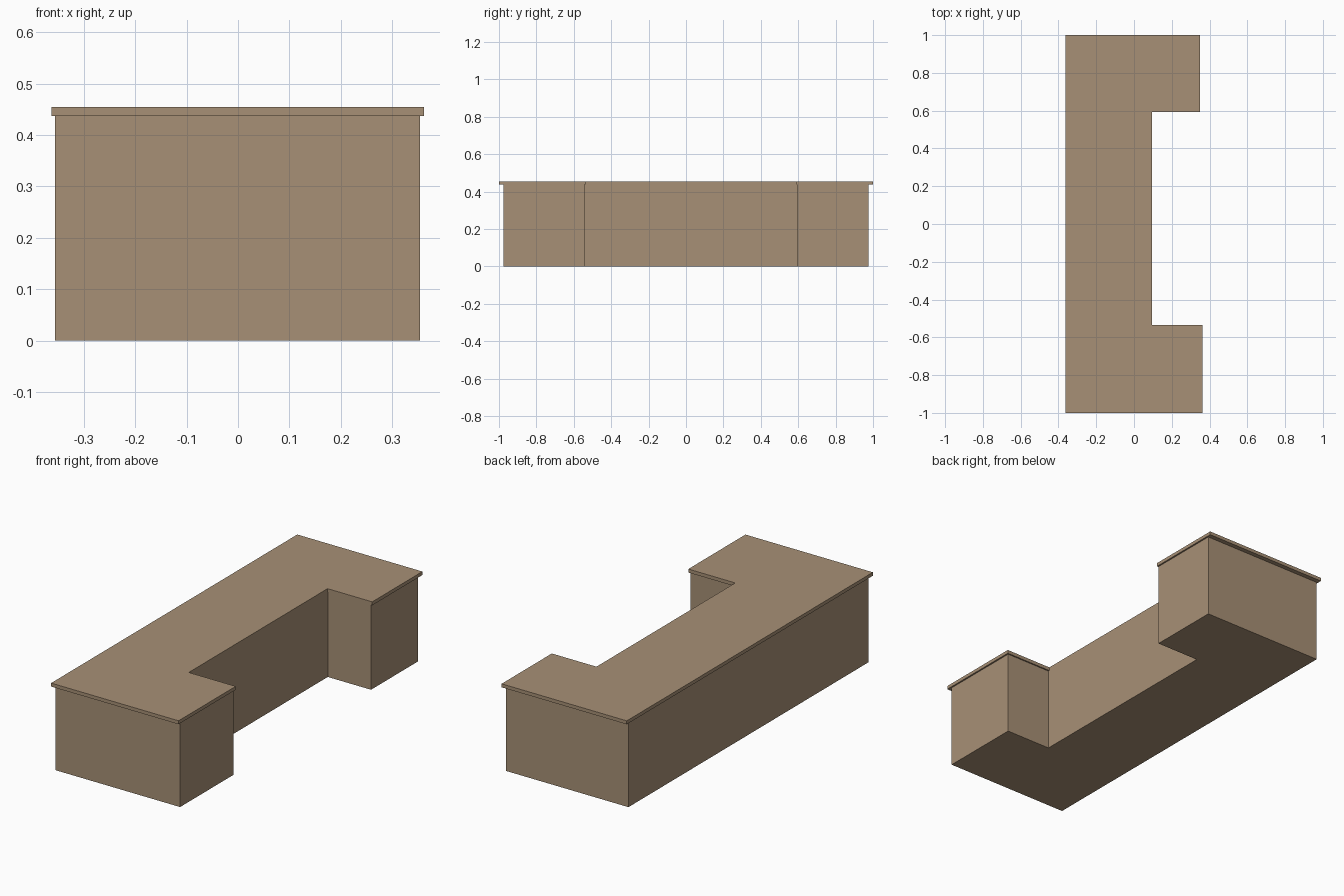
import bpy, bmesh

if "Cube" in bpy.data.objects:
    bpy.data.objects.remove(bpy.data.objects["Cube"])

wood = bpy.data.materials.new("tan_wood")
wood.diffuse_color = (0.39, 0.28, 0.18, 1)
wood.use_nodes = True
wood.node_tree.nodes["Principled BSDF"].inputs["Base Color"].default_value = wood.diffuse_color


def extrude_plan(name, plan, z0, z1):
    """Extrude a counter-clockwise floor plan from z0 to z1."""
    bm = bmesh.new()
    base = bm.faces.new([bm.verts.new((x, y, z0)) for x, y in plan])
    up = bmesh.ops.extrude_face_region(bm, geom=[base], use_keep_orig=True)
    top = [g for g in up["geom"] if isinstance(g, bmesh.types.BMVert)]
    bmesh.ops.translate(bm, verts=top, vec=(0, 0, z1 - z0))
    bmesh.ops.recalc_face_normals(bm, faces=bm.faces)
    mesh = bpy.data.meshes.new(name)
    bm.to_mesh(mesh)
    bm.free()
    mesh.materials.append(wood)
    obj = bpy.data.objects.new(name, mesh)
    bpy.context.collection.objects.link(obj)
    return obj


def u_plan(left, front_arm, back_arm, recess, end, notch_front, notch_back):
    """C-shaped plan: long back with a short arm at each end."""
    return [(left, -end), (front_arm, -end), (front_arm, notch_front),
            (recess, notch_front), (recess, notch_back),
            (back_arm, notch_back), (back_arm, end), (left, end)]


# Counter body
extrude_plan("counter_body",
             u_plan(-0.356, 0.354, 0.341, 0.095, 0.976, -0.543, 0.594), 0, 0.437)

# Countertop: overhangs outside, flush along the recess
extrude_plan("countertop",
             u_plan(-0.363, 0.362, 0.349, 0.095, 1.0, -0.536, 0.592), 0.437, 0.455)
